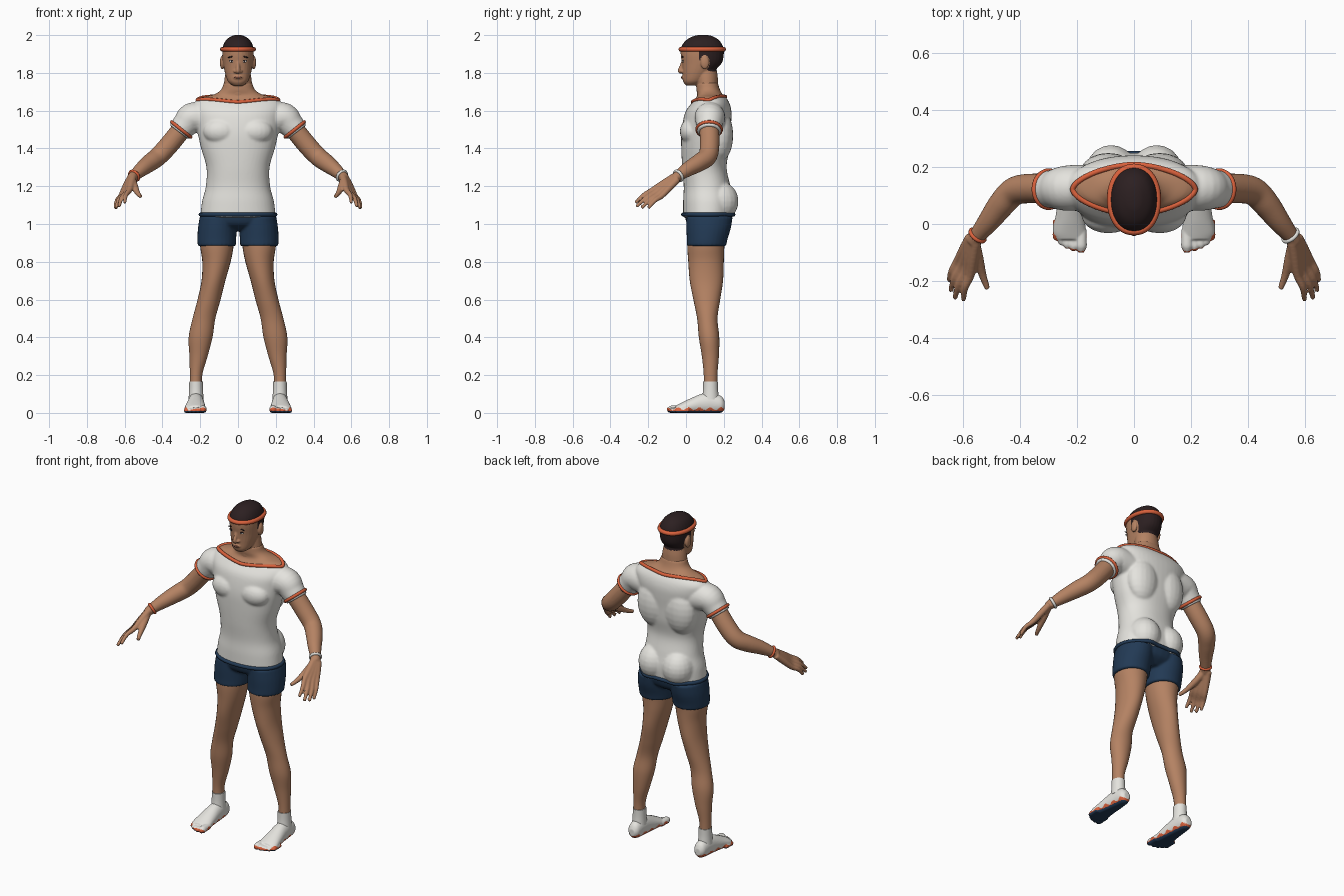
import bpy, bmesh
from math import sin, cos, pi, copysign
from mathutils import Vector, Matrix, Quaternion
from mathutils.bvhtree import BVHTree

if "Cube" in bpy.data.objects:
    bpy.data.objects.remove(bpy.data.objects["Cube"])

SIDES = (1, -1)
FLAT = Quaternion()
UPRIGHT = Quaternion((1, 0, 0), pi / 2)


def material(name, *rgb):
    mat = bpy.data.materials.new(name)
    mat.use_nodes = True
    mat.diffuse_color = (*rgb, 1)
    mat.node_tree.nodes["Principled BSDF"].inputs["Base Color"].default_value = (*rgb, 1)
    return mat


skin = material("brown skin", .46, .225, .125)
white = material("off white cloth", .78, .77, .73)
orange = material("orange trim", .7, .12, .045)
navy = material("navy cloth", .016, .042, .09)
hair = material("dark hair", .025, .014, .015)
lip = material("lip brown", .26, .1, .065)


def spline(rows, steps=6):
    """Catmull-Rom interpolation through rows of numbers."""
    rows = [Vector(row) for row in rows]
    padded = [rows[0], *rows, rows[-1]]
    result = []
    for a, b, c, d in zip(padded, padded[1:], padded[2:], padded[3:]):
        for step in range(steps):
            t = step / steps
            result.append(b + (c - a) * (t / 2) + (a * 2 - b * 5 + c * 4 - d) * (t * t / 2)
                          + (b * 3 - a - c * 3 + d) * (t ** 3 / 2))
    return result + [rows[-1]]


def loft(bm, rows, side=1, turn=None, power=2, count=28):
    """Closed tube through rows of x, y, z, radius, radius."""
    rows = spline(rows)
    centres = [Vector((row[0] * side, row[1], row[2])) for row in rows]
    rings = []
    for i, (row, centre) in enumerate(zip(rows, centres)):
        along = centres[min(i + 1, len(rows) - 1)] - centres[max(i - 1, 0)]
        frame = turn or along.to_track_quat('Z', 'Y')
        ring = []
        for k in range(count):
            pair = [copysign(abs(w) ** (2 / power), w) for w in
                    (cos(2 * pi * k / count), sin(2 * pi * k / count))]
            ring.append(bm.verts.new(centre + frame @ Vector((row[3] * pair[0], row[4] * pair[1], 0))))
        rings.append(ring)
    for low, high in zip(rings, rings[1:]):
        for k in range(count):
            n = (k + 1) % count
            bm.faces.new((low[k], low[n], high[n], high[k]))
    bm.faces.new(rings[0][::-1])
    bm.faces.new(rings[-1])


def rod(bm, rows, side=1):
    loft(bm, [(*row, row[-1]) for row in rows], side)


def blob(bm, place, size, tilt=0):
    matrix = Matrix.Translation(place) @ Matrix.Rotation(tilt, 4, 'Y') @ Matrix.Diagonal((*size, 1))
    bmesh.ops.create_uvsphere(bm, u_segments=20, v_segments=12, radius=1, matrix=matrix)


def floor_at(bm, height):
    for vert in bm.verts:
        vert.co.z = max(vert.co.z, height)


def bake(name, data, mats, voxel=0, rule=None):
    """Turn a bmesh or curve into a finished mesh, painting faces by a rule."""
    if isinstance(data, bmesh.types.BMesh):
        bm, data = data, bpy.data.meshes.new(name)
        bmesh.ops.recalc_face_normals(bm, faces=bm.faces[:])
        bm.to_mesh(data)
        bm.free()
    source = bpy.data.objects.new("source", data)
    bpy.context.collection.objects.link(source)
    if voxel:
        remesh = source.modifiers.new("merge", 'REMESH')
        remesh.mode, remesh.voxel_size = 'VOXEL', voxel
        soften = source.modifiers.new("soften", 'SMOOTH')
        soften.factor, soften.iterations = .5, 5
    graph = bpy.context.evaluated_depsgraph_get()
    mesh = bpy.data.meshes.new_from_object(source.evaluated_get(graph))
    bpy.data.objects.remove(source)
    mesh.name = name
    mesh.materials.clear()
    for mat in mats:
        mesh.materials.append(mat)
    for face in mesh.polygons:
        face.use_smooth = len(face.vertices) < 6
        face.material_index = rule(face.center) if rule else 0
    obj = bpy.data.objects.new(name, mesh)
    bpy.context.collection.objects.link(obj)
    return obj


def surface(obj):
    return BVHTree.FromPolygons([v.co for v in obj.data.vertices],
                                [p.vertices for p in obj.data.polygons])


def trim(name, tree, rays, thickness, mat):
    """Round piping laid where rays meet a surface."""
    hits = [tree.ray_cast(Vector(start), Vector(way))[0] for start, way in rays]
    hits = [hit for hit in hits if hit]
    curve = bpy.data.curves.new(name, 'CURVE')
    curve.dimensions = '3D'
    curve.bevel_depth, curve.bevel_resolution = thickness, 2
    line = curve.splines.new('POLY')
    line.points.add(len(hits) - 1)
    for point, hit in zip(line.points, hits):
        point.co = (*hit, 1)
    line.use_cyclic_u = True
    return bake(name, curve, [mat])


def spokes(centre, axis, count=56):
    frame = Vector(axis).to_track_quat('Z', 'Y')
    return [(centre, frame @ Vector((cos(2 * pi * k / count), sin(2 * pi * k / count), 0)))
            for k in range(count)]


# Shirt with sleeves; the skin inside the neckline shares its surface
torso = [(1.035, .2, -.015, .245), (1.12, .19, -.015, .25), (1.2, .17, -.012, .235),
         (1.3, .167, -.02, .215), (1.4, .195, -.025, .23), (1.48, .213, -.025, .235),
         (1.55, .225, -.015, .24), (1.6, .235, .0, .24), (1.64, .232, .03, .23),
         (1.67, .195, .055, .212), (1.685, .13, .06, .195), (1.71, .09, .055, .18),
         (1.75, .075, .055, .168)]
bm = bmesh.new()
loft(bm, [(0, (f + b) / 2, z, w, (b - f) / 2) for z, w, f, b in torso], turn=FLAT, power=2.2, count=48)
for s in SIDES:
    rod(bm, [(.13, .13, 1.55, .08), (.235, .126, 1.565, .08), (.28, .123, 1.525, .069),
             (.312, .122, 1.485, .063)], s)
    blob(bm, (.08 * s, .18, 1.12), (.092, .098, .105))
    blob(bm, (.09 * s, .18, 1.47), (.1, .07, .14))
    blob(bm, (.09 * s, .03, 1.49), (.095, .063, .07))
floor_at(bm, 1.035)


def neckline(k, count=72):
    c, d = cos(2 * pi * k / count), sin(2 * pi * k / count)
    return (.215 * copysign(abs(c) ** 1.2, c), .122 + .087 * copysign(abs(d) ** 1.2, d), 1.73)


def inside_neck(p):
    return abs(p.x / .215) ** 1.67 + abs((p.y - .122) / .087) ** 1.67 < 1 and p.z > 1.6


shirt = bake("shirt", bm, [white, skin], .007, lambda p: int(inside_neck(p)))
cloth = surface(shirt)
trim("collar", cloth, [(neckline(k), (0, 0, -1)) for k in range(72)], .01, orange)
trim("shirt_hem", cloth, spokes((0, .125, 1.05), (0, 0, 1)), .011, navy)
for s, label in zip(SIDES, ("left", "right")):
    trim(label + "_cuff", cloth, spokes((.3 * s, .122, 1.5), (.6 * s, 0, -.75)), .009, orange)

# Shorts
bm = bmesh.new()
loft(bm, [(0, .125, .965, .1, .06), (0, .12, 1, .19, .112), (0, .12, 1.06, .195, .13)], turn=FLAT)
for s in SIDES:
    loft(bm, [(.105, .125, 1.04, .097, .122), (.11, .12, .98, .102, .118),
              (.112, .112, .92, .103, .108), (.112, .108, .883, .101, .105)], s, FLAT)
bake("shorts", bm, [navy], .007)

# Legs and socks
leg = [(.11, .11, .95, .09, .1), (.112, .105, .88, .088, .098), (.114, .106, .8, .075, .094),
       (.13, .108, .7, .063, .088), (.153, .11, .6, .061, .071), (.18, .113, .5, .06, .054),
       (.198, .122, .4, .063, .054), (.209, .129, .3, .048, .045), (.222, .13, .2, .033, .036),
       (.223, .13, .1, .033, .036)]
for s, label in zip(SIDES, ("left", "right")):
    bm = bmesh.new()
    loft(bm, leg, s, FLAT)
    bake(label + "_leg", bm, [skin])
    bm = bmesh.new()
    loft(bm, [(.222, .13, .165, .036, .039), (.222, .13, .12, .037, .04),
              (.222, .13, .07, .04, .045)], s, FLAT)
    bake(label + "_sock", bm, [white])

# Toed shoes with dark soles and a wavy trim
    bm = bmesh.new()
    loft(bm, [(.222, .205, .04, .018, .02), (.222, .185, .045, .035, .045),
              (.222, .13, .05, .041, .058), (.223, .08, .045, .045, .055),
              (.225, .02, .033, .052, .042), (.226, -.03, .022, .057, .029),
              (.222, -.055, .018, .05, .02)], s, UPRIGHT)
    for x, tip, r in ((.186, -.08, .02), (.213, -.08, .015), (.235, -.073, .014),
                      (.255, -.062, .013), (.273, -.045, .013)):
        rod(bm, [(x, tip + .06, r, r), (x, tip + .02, r, r), (x, tip, r * .9, r), (x, tip - r, r * .8, r / 2)], s)
    floor_at(bm, 0)
    bake(label + "_shoe", bm, [white, orange, navy], .004,
         lambda p: 2 if p.z < .011 else int(p.z < .022 + .007 * sin(p.y * 110)))

# Arms and hands
    bm = bmesh.new()
    rod(bm, [(.28, .122, 1.525, .052), (.36, .125, 1.425, .052), (.42, .115, 1.36, .05),
             (.465, .07, 1.325, .047), (.51, .01, 1.29, .039), (.55, -.04, 1.255, .029),
             (.567, -.065, 1.237, .025)], s)
    wrist = Vector((.565, -.055, 1.243))
    first, last = Vector((.575, -.18, 1.178)), Vector((.62, -.13, 1.148))
    tips = ((.6, -.268, 1.112), (.63, -.262, 1.092), (.645, -.235, 1.084), (.65, -.2, 1.084))
    for i, tip in enumerate(tips):
        knuckle = first.lerp(last, i / 3)
        root = wrist + (knuckle - first.lerp(last, .5)) * .4
        middle = knuckle.lerp(Vector(tip), .5) + Vector((.006, 0, .008))
        rod(bm, [(*root, .019), (*root.lerp(knuckle, .5), .018), (*knuckle, .015),
                 (*middle, .012), (*tip, .009)], s)
    rod(bm, [(.56, -.07, 1.235, .02), (.547, -.125, 1.197, .019), (.532, -.18, 1.165, .014),
             (.515, -.228, 1.145, .01)], s)
    arm = bake(label + "_arm", bm, [skin], .005)
    trim(label + "_wristband", surface(arm), spokes((.55 * s, -.04, 1.255), (.4 * s, -.5, -.35)),
         .008, white if s > 0 else orange)

# Head with neck, nose, ears and close-cropped hair
bm = bmesh.new()
loft(bm, [(0, .03, 1.733, .028, .03), (0, .04, 1.755, .053, .055), (0, .06, 1.8, .069, .078),
          (0, .083, 1.85, .079, .105), (0, .086, 1.9, .083, .114), (0, .086, 1.94, .08, .11),
          (0, .088, 1.975, .062, .085), (0, .09, 1.996, .03, .045), (0, .09, 2.001, .008, .01)],
     turn=FLAT, power=2.15)
loft(bm, [(0, .12, 1.66, .085, .06), (0, .113, 1.72, .077, .058), (0, .108, 1.78, .07, .06),
          (0, .1, 1.83, .06, .06)], turn=FLAT)
rod(bm, [(0, -.014, 1.868, .008), (0, -.024, 1.835, .01), (0, -.032, 1.812, .012), (0, -.022, 1.8, .009)])
blob(bm, (0, -.012, 1.776), (.026, .013, .012))
for s in SIDES:
    blob(bm, (.013 * s, -.02, 1.808), (.011, .012, .009))
    blob(bm, (.084 * s, .1, 1.855), (.012, .023, .036))


def hair_rule(p):
    ear = ((p.y - .1) / .026) ** 2 + ((p.z - 1.855) / .039) ** 2 < 1
    back = p.y > .07 + max(0, 1.87 - p.z) * .8 and p.z > 1.808 and not ear
    return int(p.z > 1.925 or back)


head = bake("head", bm, [skin, hair], .004, hair_rule)
face = surface(head)
trim("headband", face, spokes((0, .086, 1.925), (0, 0, 1)), .013, orange)


def feature(name, x, z, size, mat, tilt=0):
    spot = face.ray_cast(Vector((x, -1, z)), Vector((0, 1, 0)))[0]
    bm = bmesh.new()
    blob(bm, spot, size, tilt)
    bake(name, bm, [mat])


# Painted face details
feature("mouth", 0, 1.776, (.022, .003, .005), lip)
for s, label in zip(SIDES, ("left", "right")):
    feature(label + "_eye", .033 * s, 1.861, (.014, .003, .0055), white)
    feature(label + "_iris", .033 * s, 1.861, (.0055, .0045, .0055), hair)
    feature(label + "_eyelid", .033 * s, 1.867, (.015, .004, .0025), hair)
    feature(label + "_eyebrow", .036 * s, 1.885, (.019, .004, .0035), hair, .22 * s)
